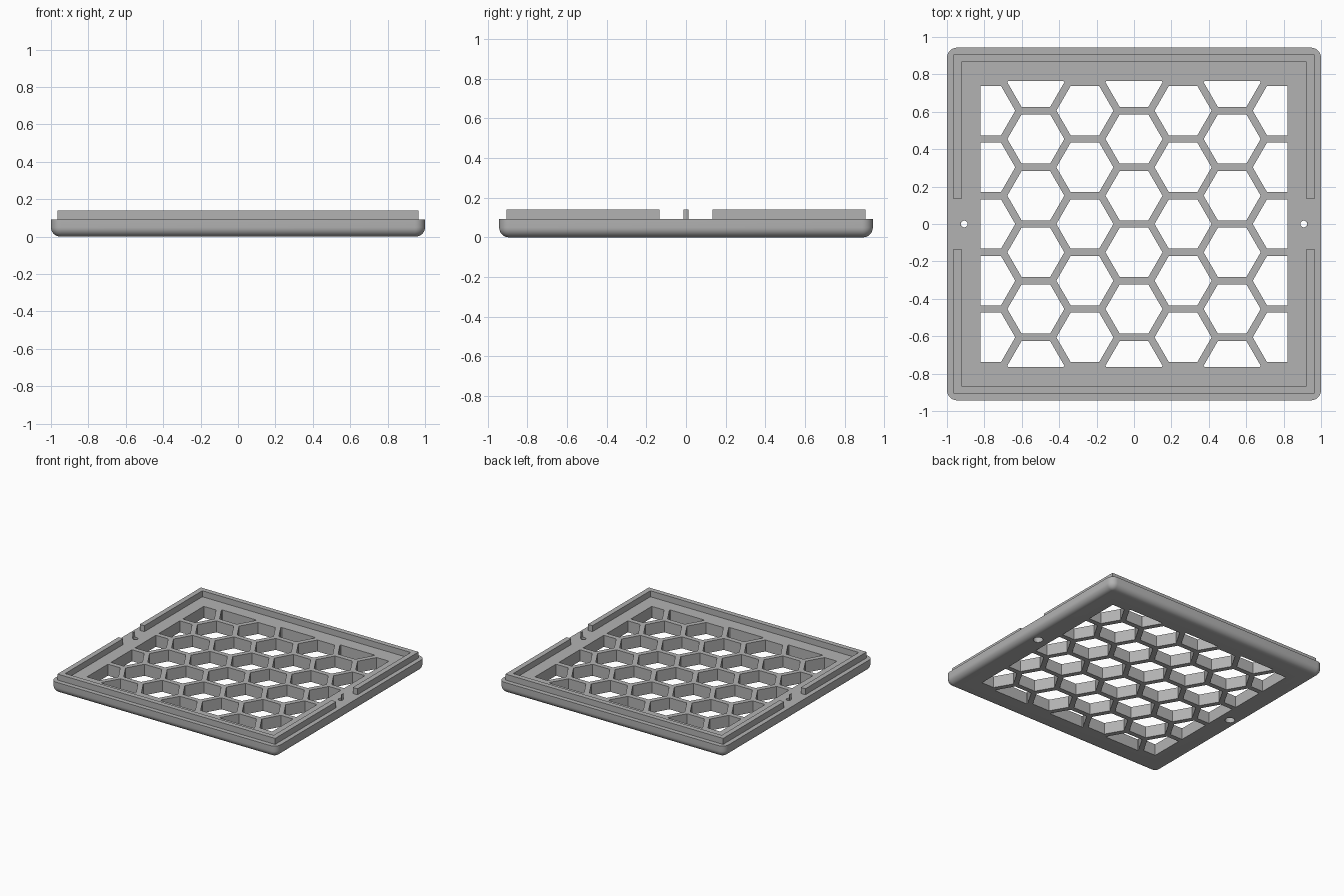
import bpy, bmesh, math
from mathutils import Vector

if "Cube" in bpy.data.objects:
    bpy.data.objects.remove(bpy.data.objects["Cube"])

HX, HY = 1.0, 0.943        # half size of the cover
TOP, LIP_TOP = 0.092, 0.14  # plate and lip heights
PITCH, FLAT = 0.303, 0.264  # hexagon spacing and width across flats
WIN_X, WIN_Y = 0.82, 0.765  # grille window half size
HOLE_X = 0.908

grey = bpy.data.materials.new("light_grey")
grey.diffuse_color = (0.45, 0.45, 0.45, 1)
grey.use_nodes = True
grey.node_tree.nodes["Principled BSDF"].inputs["Base Color"].default_value = grey.diffuse_color


def finish(bm, name, helper=False):
    bmesh.ops.recalc_face_normals(bm, faces=bm.faces[:])
    mesh = bpy.data.meshes.new(name)
    bm.to_mesh(mesh)
    bm.free()
    ob = bpy.data.objects.new(name, mesh)
    bpy.context.collection.objects.link(ob)
    mesh.materials.append(grey)
    ob.hide_render = helper
    return ob


def rounded_rect(hx, hy, r, n=8):
    pts = []
    for k, (sx, sy) in enumerate([(1, 1), (-1, 1), (-1, -1), (1, -1)]):
        for i in range(n + 1):
            a = math.pi / 2 * (k + i / n)
            pts.append((sx * (hx - r) + r * math.cos(a), sy * (hy - r) + r * math.sin(a)))
    return pts


def extrude_up(bm, faces, height):
    ext = bmesh.ops.extrude_face_region(bm, geom=faces)
    verts = [g for g in ext["geom"] if isinstance(g, bmesh.types.BMVert)]
    bmesh.ops.translate(bm, verts=verts, vec=(0, 0, height))


def cut(ob, cutter):
    m = ob.modifiers.new("cut", 'BOOLEAN')
    m.operation, m.solver, m.object = 'DIFFERENCE', 'EXACT', cutter
    bpy.context.view_layer.objects.active = ob
    bpy.ops.object.modifier_apply(modifier=m.name)
    bpy.data.objects.remove(cutter)


# Plate with rounded corners and rounded lower edge
bm = bmesh.new()
R, N = 0.05, 8
levels = [(R * (1 - math.sin(math.pi / 2 * i / N)), R * (1 - math.cos(math.pi / 2 * i / N)))
          for i in range(N + 1)] + [(0, TOP)]
rings = []
for inset, z in levels:
    rings.append([bm.verts.new((x, y, z))
                  for x, y in rounded_rect(HX - inset, HY - inset, 0.055 - inset)])
for a, b in zip(rings, rings[1:]):
    for i in range(len(a)):
        j = (i + 1) % len(a)
        bm.faces.new((a[i], a[j], b[j], b[i]))
bm.faces.new(rings[0][::-1])
bm.faces.new(rings[-1])
plate = finish(bm, "plate")

# Honeycomb cutter, trimmed to the rectangular window
bm = bmesh.new()
rad = FLAT / math.sqrt(3)
for c in range(-3, 4):
    for r in range(-3, 4):
        cx = c * PITCH * math.sqrt(3) / 2
        cy = (r + (0.5 if c % 2 == 0 else 0)) * PITCH
        if abs(cy) > WIN_Y:
            continue
        bm.faces.new([bm.verts.new((cx + rad * math.cos(k * math.pi / 3),
                                    cy + rad * math.sin(k * math.pi / 3), -0.1))
                      for k in range(6)])
for n, d in [((1, 0, 0), WIN_X), ((-1, 0, 0), WIN_X), ((0, 1, 0), WIN_Y), ((0, -1, 0), WIN_Y)]:
    bmesh.ops.bisect_plane(bm, geom=bm.verts[:] + bm.edges[:] + bm.faces[:],
                           plane_co=Vector(n) * d, plane_no=n, clear_outer=True)
extrude_up(bm, bm.faces[:], 0.4)
cut(plate, finish(bm, "honeycomb_cutter", True))

# Screw holes with wider recesses underneath
for radius, top in [(0.018, 0.3), (0.036, 0.045)]:
    bm = bmesh.new()
    for s in (-1, 1):
        bm.faces.new([bm.verts.new((s * HOLE_X + radius * math.cos(k * math.pi / 12),
                                    radius * math.sin(k * math.pi / 12), -0.1))
                      for k in range(24)])
    extrude_up(bm, bm.faces[:], top + 0.1)
    cut(plate, finish(bm, "screw_cutter", True))

plate.select_set(True)
bpy.context.view_layer.objects.active = plate
bpy.ops.object.shade_smooth_by_angle(angle=math.radians(30))

# Raised lip: two U-shaped halves with gaps at the screw holes
OX, OY, IX, IY, GAP = 0.964, 0.907, 0.923, 0.867, 0.134
for s, name in [(1, "back_lip"), (-1, "front_lip")]:
    bm = bmesh.new()
    outline = [(-OX, GAP), (-OX, OY), (OX, OY), (OX, GAP),
               (IX, GAP), (IX, IY), (-IX, IY), (-IX, GAP)]
    bm.faces.new([bm.verts.new((x, s * y, TOP - 0.005)) for x, y in outline])
    extrude_up(bm, bm.faces[:], LIP_TOP - TOP + 0.005)
    finish(bm, name)

# Thin curved tabs on the outer side of the screw holes
for s, name in [(1, "right_tab"), (-1, "left_tab")]:
    bm = bmesh.new()
    angles = [math.radians(a) for a in range(-40, 41, 10)]
    arc = [(0.018, a) for a in angles] + [(0.021, a) for a in reversed(angles)]
    bm.faces.new([bm.verts.new((s * (HOLE_X + r * math.cos(a)), r * math.sin(a), TOP - 0.005))
                  for r, a in arc])
    extrude_up(bm, bm.faces[:], LIP_TOP - TOP + 0.005)
    finish(bm, name)
